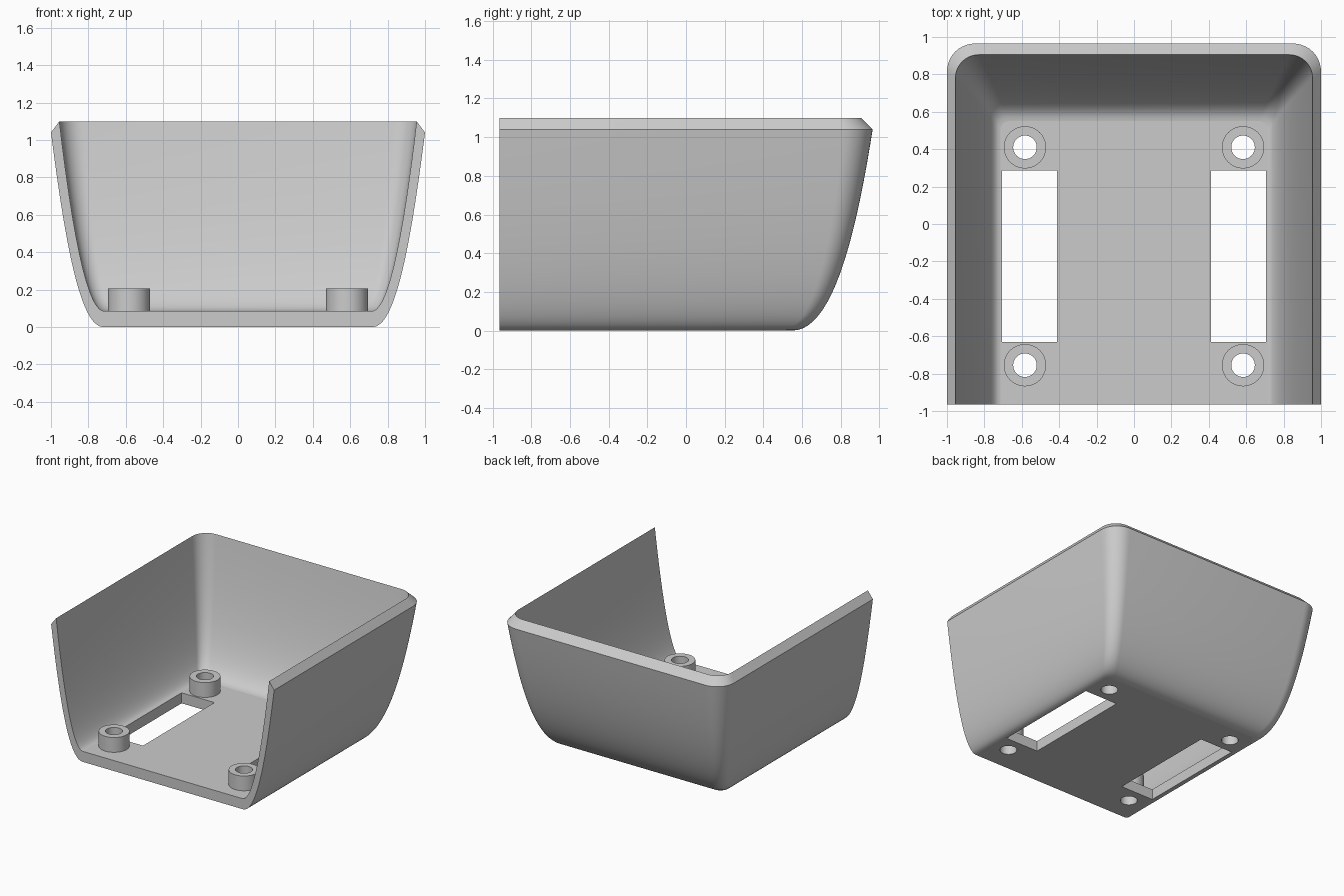
import bpy, bmesh, math
from mathutils import Vector
from mathutils.geometry import interpolate_bezier

if "Cube" in bpy.data.objects:
    bpy.data.objects.remove(bpy.data.objects["Cube"])

FRONT, FLOOR = -0.965, 0.085
LEVELS, ARC = 22, 10
BOSSES = [(sx * 0.583, y) for sx in (-1, 1) for y in (0.41, -0.755)]

grey = bpy.data.materials.new("plain grey")
grey.use_nodes = True
grey.diffuse_color = (0.6, 0.6, 0.6, 1)
grey.node_tree.nodes["Principled BSDF"].inputs["Base Color"].default_value = (0.6, 0.6, 0.6, 1)


def make_object(name, bm):
    bmesh.ops.recalc_face_normals(bm, faces=bm.faces)
    mesh = bpy.data.meshes.new(name)
    bm.to_mesh(mesh)
    bm.free()
    mesh.materials.append(grey)
    obj = bpy.data.objects.new(name, mesh)
    bpy.context.collection.objects.link(obj)
    return obj


def select(obj):
    bpy.ops.object.select_all(action='DESELECT')
    obj.select_set(True)
    bpy.context.view_layer.objects.active = obj


def smooth(obj):
    select(obj)
    bpy.ops.object.shade_smooth_by_angle(angle=math.radians(28))
    for p in obj.data.polygons:
        if abs(p.normal.z) > 0.9999:
            p.use_smooth = False


def wall_levels(side, back, heights, radii):
    """Half width, back depth, height and corner radius from floor to rim."""
    def curve(v):
        pts = [Vector((a, z, 0)) for a, z in zip(v, heights)]
        return interpolate_bezier(*pts, LEVELS)
    out = []
    for i, (s, b) in enumerate(zip(curve(side), curve(back))):
        t = i / (LEVELS - 1)
        out.append((s.x, b.x, s.y, radii[0] + (radii[1] - radii[0]) * t))
    return out


def u_path(bm, x, y, z, r):
    """Open-fronted U outline with two rounded back corners."""
    pts = [(-x, FRONT)]
    for cx, start in ((-x + r, math.pi), (x - r, math.pi / 2)):
        for i in range(ARC + 1):
            a = start - math.pi / 2 * i / ARC
            pts.append((cx + r * math.cos(a), y - r + r * math.sin(a)))
    pts.append((x, FRONT))
    return [bm.verts.new((px, py, z)) for px, py in pts]


# Tray shell: outer wall, chamfered rim, inner wall, floor and front cut face
bm = bmesh.new()
outer = wall_levels((0.72, 0.85, 0.93, 1.0), (0.55, 0.76, 0.88, 0.965),
                    (0, 0, 0.5, 1.04), (0.06, 0.15))
inner = wall_levels((0.715, 0.81, 0.89, 0.955), (0.55, 0.71, 0.82, 0.905),
                    (FLOOR, FLOOR, 0.55, 1.1), (0.05, 0.125))
out_rings = [u_path(bm, *lv) for lv in outer]
in_rings = [u_path(bm, *lv) for lv in inner]
loft = out_rings + in_rings[::-1]
for a, b in zip(loft, loft[1:]):
    for i in range(len(a) - 1):
        bm.faces.new((a[i], a[i + 1], b[i + 1], b[i]))
bm.faces.new(out_rings[0])
bm.faces.new(in_rings[0])
for k in (0, -1):
    for i in range(LEVELS - 1):
        if i < LEVELS - 2:
            bm.faces.new((out_rings[i][k], out_rings[i + 1][k],
                          in_rings[i + 1][k], in_rings[i][k]))
        else:
            bm.faces.new((out_rings[i][k], out_rings[i + 1][k],
                          in_rings[i + 1][k], in_rings[i][k]))
bm.faces.new((out_rings[0][0], out_rings[0][-1], in_rings[0][-1], in_rings[0][0]))
shell = make_object("tray_shell", bm)

# Cutter for the two long slots and four screw holes
bm = bmesh.new()
for sx in (-1, 1):
    box = bmesh.ops.create_cube(bm, size=1)["verts"]
    bmesh.ops.scale(bm, verts=box, vec=(0.295, 0.915, 0.4))
    bmesh.ops.translate(bm, verts=box, vec=(sx * 0.558, -0.1725, 0))
for x, y in BOSSES:
    rod = bmesh.ops.create_cone(bm, cap_ends=True, segments=40, radius1=0.063,
                                radius2=0.063, depth=0.4)["verts"]
    bmesh.ops.translate(bm, verts=rod, vec=(x, y, 0))
cutter = make_object("floor_cutter", bm)
cutter.hide_render = True

mod = shell.modifiers.new("floor openings", 'BOOLEAN')
mod.operation = 'DIFFERENCE'
mod.solver = 'EXACT'
mod.object = cutter
select(shell)
bpy.ops.object.modifier_apply(modifier=mod.name)
bpy.data.objects.remove(cutter)
smooth(shell)

# Hollow screw bosses standing on the floor
for n, (x, y) in enumerate(BOSSES):
    bm = bmesh.new()
    rings = []
    for r, z in ((0.113, FLOOR), (0.113, 0.205), (0.063, 0.205), (0.063, FLOOR)):
        rings.append([bm.verts.new((x + r * math.cos(a), y + r * math.sin(a), z))
                      for a in (math.tau * i / 40 for i in range(40))])
    for a, b in zip(rings, rings[1:] + rings[:1]):
        for i in range(40):
            j = (i + 1) % 40
            bm.faces.new((a[i], a[j], b[j], b[i]))
    smooth(make_object(f"screw_boss_{n + 1}", bm))
